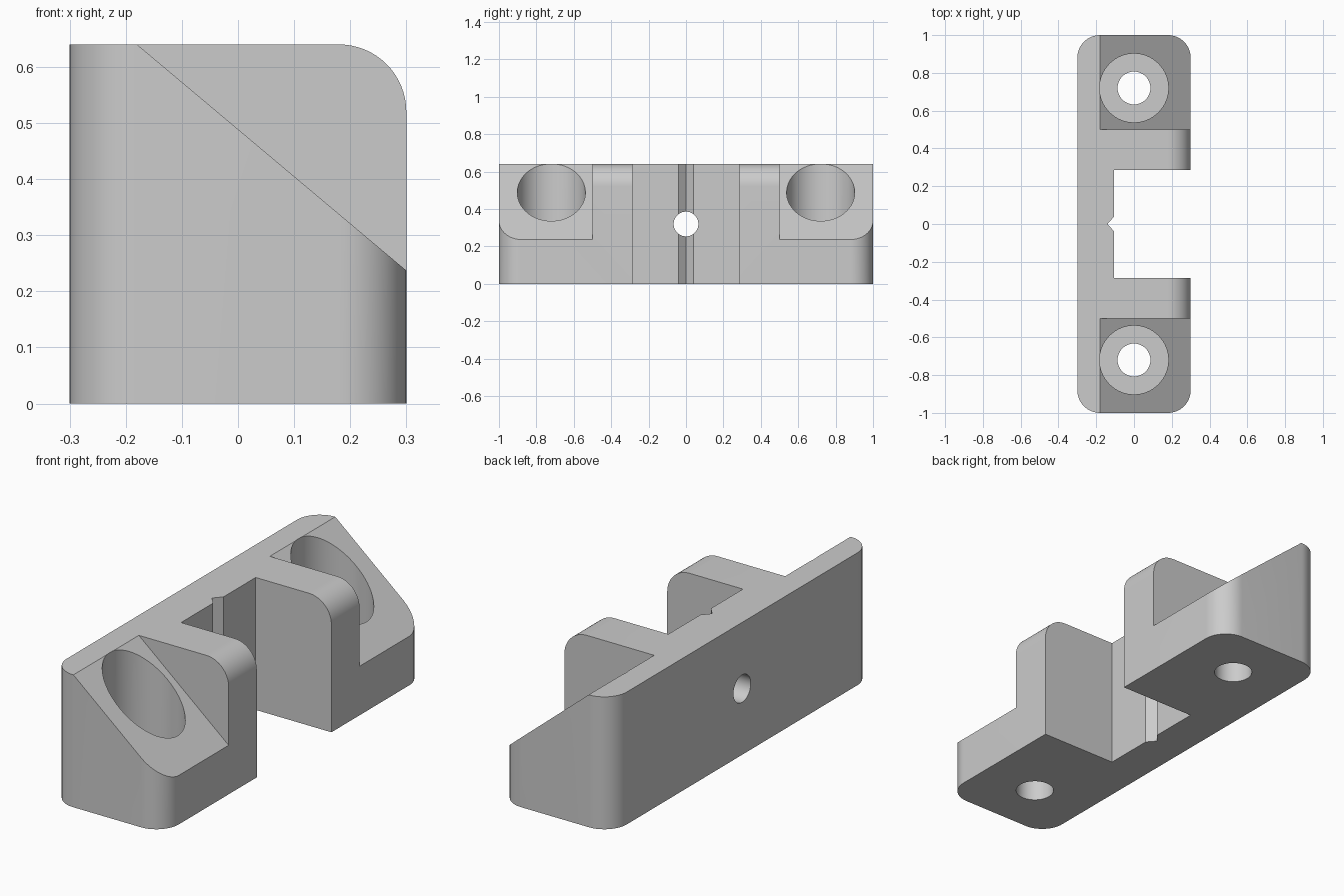
import bpy
import bmesh
from math import cos, sin, pi, radians
from mathutils import Vector

cube = bpy.data.objects.get("Cube")
if cube:
    bpy.data.objects.remove(cube, do_unlink=True)

LENGTH, DEPTH, HEIGHT = 2.0, 0.6, 0.64
FILLET = 0.12

grey = bpy.data.materials.new("plain grey")
grey.use_nodes = True
grey.diffuse_color = (0.6, 0.6, 0.6, 1)
grey.node_tree.nodes["Principled BSDF"].inputs["Base Color"].default_value = (0.6, 0.6, 0.6, 1)


def arc(cx, cy, r, start, end, steps):
    angles = [radians(start + (end - start) * i / steps) for i in range(steps + 1)]
    return [(cx + r * cos(a), cy + r * sin(a)) for a in angles]


def circle(cx, cy, r):
    return arc(cx, cy, r, 0, 360, 64)[:-1]


def prism(name, outline, axis, low, high):
    """Extrude a 2D outline along one axis; the outline uses the other two."""
    place = {"x": lambda a, b: (low, a, b),
             "y": lambda a, b: (a, low, b),
             "z": lambda a, b: (a, b, low)}[axis]
    bm = bmesh.new()
    face = bm.faces.new([bm.verts.new(place(a, b)) for a, b in outline])
    new = bmesh.ops.extrude_face_region(bm, geom=[face])["geom"]
    step = Vector([high - low if axis == k else 0 for k in "xyz"])
    bmesh.ops.translate(bm, vec=step, verts=[v for v in new if isinstance(v, bmesh.types.BMVert)])
    bmesh.ops.recalc_face_normals(bm, faces=bm.faces)
    mesh = bpy.data.meshes.new(name)
    bm.to_mesh(mesh)
    bm.free()
    mesh.materials.append(grey)
    obj = bpy.data.objects.new(name, mesh)
    bpy.context.collection.objects.link(obj)
    return obj


# Block with rounded vertical corners
hx, hy = DEPTH / 2, LENGTH / 2
cx, cy = hx - FILLET, hy - FILLET
plan = (arc(cx, cy, FILLET, 0, 90, 16) + arc(-cx, cy, FILLET, 90, 180, 16)
        + arc(-cx, -cy, FILLET, 180, 270, 16) + arc(cx, -cy, FILLET, 270, 360, 16))
block = prism("mounting_block", plan, "z", 0, HEIGHT)

# Rounded top edge of the two ribs
edge = arc(cx, HEIGHT - FILLET, FILLET, 90, 0, 16) + [(0.4, 0.52), (0.4, 0.8), (cx, 0.8)]
cutters = [prism("rib_edge_cutter", edge, "y", -0.6, 0.6)]

# Central slot with its V groove, and the cross hole through the back wall
slot = [(0.4, -0.285), (0.4, 0.285), (-0.105, 0.285), (-0.105, 0.04),
        (-0.14, 0), (-0.105, -0.04), (-0.105, -0.285)]
cutters.append(prism("slot_cutter", slot, "z", -0.1, 0.8))
cutters.append(prism("cross_hole_cutter", circle(0, 0.32, 0.066), "x", -0.4, 0.1))

# Sloped ends with counterbored screw holes
slope = (0.237 - HEIGHT) / (hx + 0.18)
wedge = [(-0.18, HEIGHT), (0.4, HEIGHT + slope * 0.58), (0.4, 0.8), (-0.18, 0.8)]
for side in (-1, 1):
    low, high = sorted((0.5 * side, 1.1 * side))
    cutters.append(prism("slope_cutter", wedge, "y", low, high))
    cutters.append(prism("counterbore_cutter", circle(0, 0.72 * side, 0.182), "z", 0.12, 0.9))
    cutters.append(prism("screw_hole_cutter", circle(0, 0.72 * side, 0.087), "z", -0.1, 0.3))

# Carve the block, then remove the cutters
bpy.context.view_layer.objects.active = block
for cutter in cutters:
    cutter.hide_render = True
    mod = block.modifiers.new("cut", "BOOLEAN")
    mod.operation = "DIFFERENCE"
    mod.solver = "EXACT"
    mod.object = cutter
    bpy.ops.object.modifier_apply(modifier=mod.name)
for cutter in cutters:
    bpy.data.objects.remove(cutter, do_unlink=True)

bpy.ops.object.select_all(action="DESELECT")
block.select_set(True)
bpy.ops.object.shade_smooth_by_angle(angle=radians(30))
